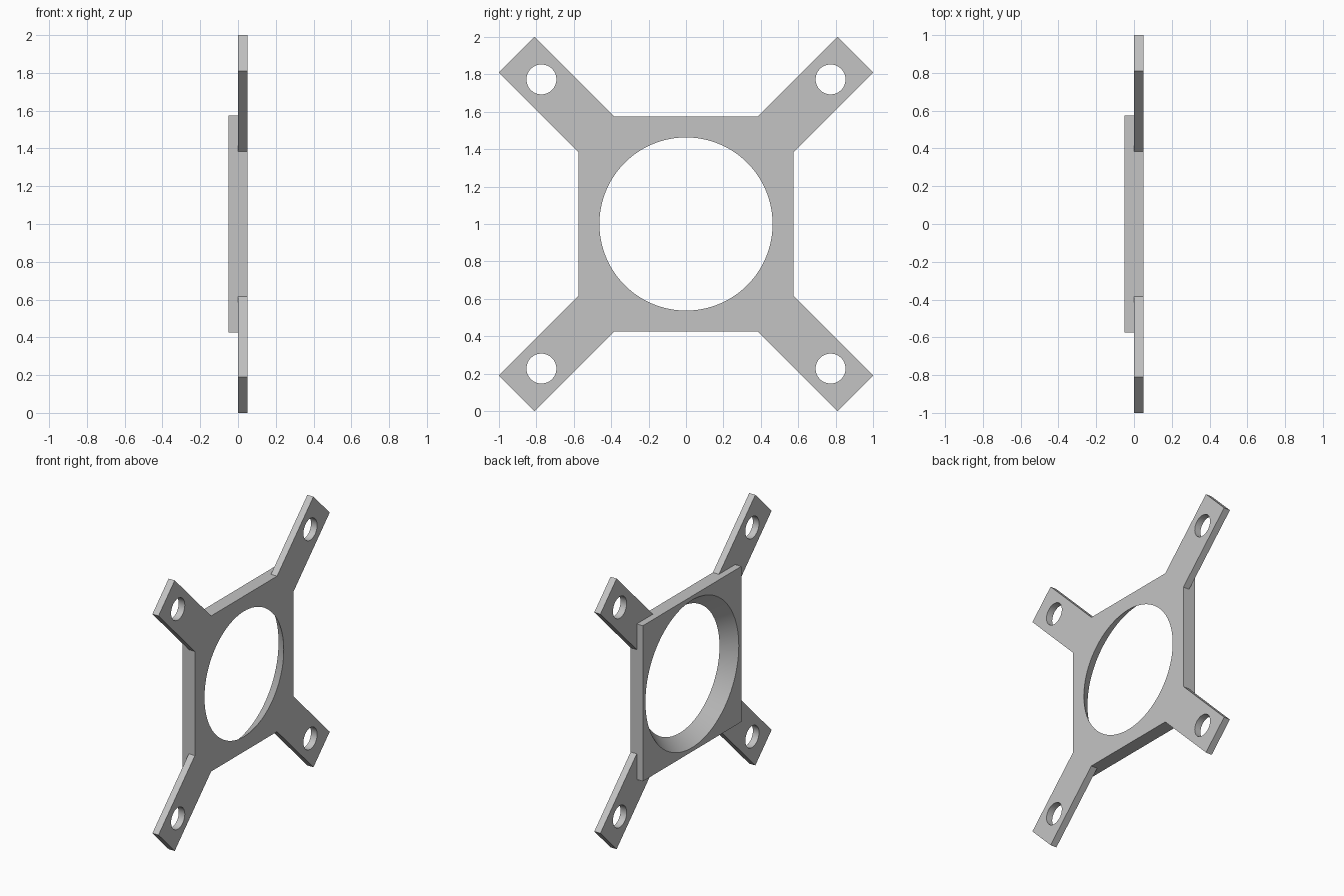
import bpy, bmesh, math
from mathutils import Matrix, Vector

cube = bpy.data.objects.get("Cube")
if cube:
    bpy.data.objects.remove(cube, do_unlink=True)

HALF = 0.575      # half side of the central square
ARM = 0.19        # arm half width measured along y
T = 0.05          # thickness of each layer
MID = Vector((0, 0, 1))

grey = bpy.data.materials.new("light_grey")
grey.use_nodes = True
colour = (0.55, 0.55, 0.55, 1)
grey.diffuse_color = colour
grey.node_tree.nodes["Principled BSDF"].inputs["Base Color"].default_value = colour


def finish(name, bm):
    bmesh.ops.recalc_face_normals(bm, faces=bm.faces)
    mesh = bpy.data.meshes.new(name)
    bm.to_mesh(mesh)
    bm.free()
    mesh.materials.append(grey)
    obj = bpy.data.objects.new(name, mesh)
    bpy.context.collection.objects.link(obj)
    return obj


def slab(name, outline, x0, x1):
    """Extrude a y-z outline along x."""
    bm = bmesh.new()
    face = bm.faces.new([bm.verts.new(MID + Vector((x0, y, z))) for y, z in outline])
    new = bmesh.ops.extrude_face_region(bm, geom=[face])["geom"]
    verts = [v for v in new if isinstance(v, bmesh.types.BMVert)]
    bmesh.ops.translate(bm, verts=verts, vec=(x1 - x0, 0, 0))
    return finish(name, bm)


def cutter(name, r_back, r_front, depth, y=0, z=0, sides=64):
    """Cone or cylinder along x, centred on x = 0."""
    bm = bmesh.new()
    place = Matrix.Translation(MID + Vector((0, y, z))) @ Matrix.Rotation(math.pi / 2, 4, "Y")
    bmesh.ops.create_cone(bm, cap_ends=True, segments=sides, radius1=r_back,
                          radius2=r_front, depth=depth, matrix=place)
    return finish(name, bm)


def combine(target, tool, operation):
    mod = target.modifiers.new(operation.lower(), "BOOLEAN")
    mod.operation = operation
    mod.solver = "EXACT"
    mod.object = tool
    bpy.context.view_layer.objects.active = target
    bpy.ops.object.modifier_apply(modifier=mod.name)
    bpy.data.objects.remove(tool, do_unlink=True)


# Front layer: square with four diagonal arms, one corner turned four times
corner = [(HALF, HALF - ARM), (1, 1 - ARM), (1 - ARM, 1), (HALF - ARM, HALF)]
outline = []
for i in range(4):
    c, s = round(math.cos(i * math.pi / 2)), round(math.sin(i * math.pi / 2))
    outline += [(c * y - s * z, s * y + c * z) for y, z in corner]
bracket = slab("mounting_bracket", outline, 0, T)

# Rear layer: plain square
square = [(HALF, -HALF), (HALF, HALF), (-HALF, HALF), (-HALF, -HALF)]
combine(bracket, slab("rear_square", square, -T, 0), "UNION")

# Tapered centre opening, wider at the rear; cutter overshoots both faces
slope = (0.545 - 0.463) / (2 * T)
over = 0.02
combine(bracket, cutter("centre_cutter", 0.545 + slope * over, 0.463 - slope * over,
                        2 * (T + over), sides=96), "DIFFERENCE")

# Screw holes near the arm tips
for y in (-1, 1):
    for z in (-1, 1):
        combine(bracket, cutter("screw_cutter", 0.08, 0.08, 0.3, y * 0.773, z * 0.773, 48),
                "DIFFERENCE")

# Smooth hole walls, sharp plate edges
bpy.ops.object.select_all(action="DESELECT")
bracket.select_set(True)
bpy.context.view_layer.objects.active = bracket
bpy.ops.object.shade_smooth_by_angle(angle=math.radians(30))
